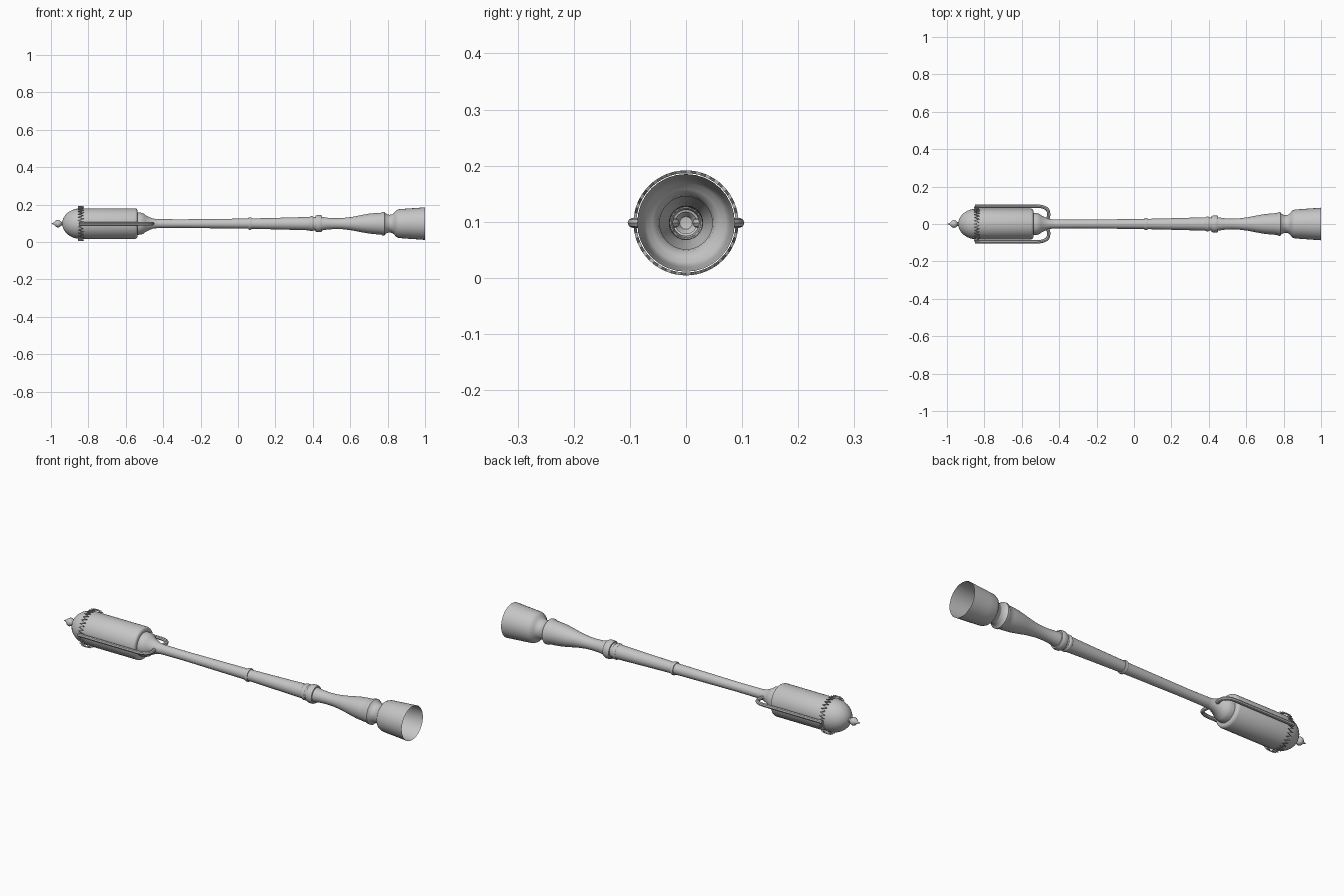
import bpy, bmesh, math
from mathutils import Vector

if "Cube" in bpy.data.objects:
    bpy.data.objects.remove(bpy.data.objects["Cube"])

AXIS_Z = 0.098
SIDES = 32

grey = bpy.data.materials.new("metal grey")
grey.diffuse_color = (0.56, 0.56, 0.56, 1)
grey.use_nodes = True
grey.node_tree.nodes["Principled BSDF"].inputs["Base Color"].default_value = grey.diffuse_color


def finish(obj, angle=40):
    obj.data.materials.append(grey)
    bpy.ops.object.select_all(action='DESELECT')
    obj.select_set(True)
    bpy.context.view_layer.objects.active = obj
    bpy.ops.object.shade_smooth_by_angle(angle=math.radians(angle))


def lathe(name, profile, sides=SIDES, angle=40):
    """Revolve (x, radius) points around the long axis."""
    bm = bmesh.new()
    rings = []
    for x, r in profile:
        if r == 0:
            rings.append([bm.verts.new((x, 0, AXIS_Z))] * sides)
        else:
            rings.append([bm.verts.new((x, r * math.cos(2 * math.pi * i / sides),
                                        AXIS_Z + r * math.sin(2 * math.pi * i / sides)))
                          for i in range(sides)])
    for a, b in zip(rings, rings[1:]):
        for i in range(sides):
            j = (i + 1) % sides
            bm.faces.new(list(dict.fromkeys((a[i], a[j], b[j], b[i]))))
    bmesh.ops.recalc_face_normals(bm, faces=bm.faces)
    mesh = bpy.data.meshes.new(name)
    bm.to_mesh(mesh)
    bm.free()
    obj = bpy.data.objects.new(name, mesh)
    bpy.context.collection.objects.link(obj)
    finish(obj, angle)
    return obj


def wire(name, points, radius, kind='POLY', cyclic=False, res=2):
    """Sweep a round tube along points and convert it to a mesh."""
    cu = bpy.data.curves.new(name, 'CURVE')
    cu.dimensions = '3D'
    cu.bevel_depth = radius
    cu.bevel_resolution = res
    cu.use_fill_caps = not cyclic
    sp = cu.splines.new(kind)
    sp.points.add(len(points) - 1)
    for p, co in zip(sp.points, points):
        p.co = (*co, 1)
    sp.use_cyclic_u = cyclic
    if kind == 'NURBS':
        sp.order_u = 3
        sp.use_endpoint_u = True
        sp.resolution_u = 6
    obj = bpy.data.objects.new(name, cu)
    bpy.context.collection.objects.link(obj)
    bpy.ops.object.select_all(action='DESELECT')
    obj.select_set(True)
    bpy.context.view_layer.objects.active = obj
    bpy.ops.object.convert(target='MESH')
    finish(bpy.context.object)


# pointed finial at the closed end
lathe("finial", [(-1.0, 0), (-0.985, 0.006), (-0.972, 0.018), (-0.962, 0.021),
                 (-0.952, 0.017), (-0.945, 0.01), (-0.935, 0.012), (-0.925, 0.02)], 16)

# domed cap
dome = [(-0.84 - 0.1 * math.cos(t * math.pi / 16), 0.082 * math.sin(t * math.pi / 16))
        for t in range(9)]
dome[0] = (-0.94, 0)
lathe("domed_cap", dome)

# wide barrel with its stepped shoulder
lathe("barrel", [(-0.84, 0.082), (-0.55, 0.082), (-0.542, 0.079), (-0.538, 0.072),
                 (-0.538, 0.06), (-0.52, 0.059), (-0.505, 0.054), (-0.495, 0.045),
                 (-0.475, 0.035), (-0.455, 0.027), (-0.43, 0.024)])

# slim tapering shaft and middle collar
lathe("shaft", [(-0.43, 0.024), (-0.3, 0.023), (0.05, 0.027),
                (0.25, 0.032), (0.385, 0.036)])
lathe("middle_collar", [(0.055, 0.026), (0.055, 0.031), (0.06, 0.033),
                        (0.067, 0.033), (0.072, 0.031), (0.072, 0.026)])

# double bead rings
for name, x0, x1, r in (("small_bead_ring", 0.383, 0.403, 0.04),
                        ("large_bead_ring", 0.415, 0.45, 0.046)):
    w = x1 - x0
    lathe(name, [(x0, 0.034), (x0, r - 0.004), (x0 + w * 0.25, r),
                 (x1 - w * 0.25, r), (x1, r - 0.004), (x1, 0.034)])

# turned baluster grip
lathe("baluster", [(0.385, 0.036), (0.45, 0.036), (0.48, 0.031), (0.52, 0.029),
                   (0.56, 0.03), (0.61, 0.036), (0.66, 0.046), (0.7, 0.053),
                   (0.74, 0.057), (0.765, 0.058), (0.772, 0.063), (0.782, 0.063),
                   (0.788, 0.056), (0.797, 0.05), (0.81, 0.047)])

# flared open socket
lathe("socket", [(0.81, 0.047), (0.825, 0.05), (0.837, 0.06), (0.845, 0.071),
                 (0.86, 0.077), (0.9, 0.08), (1.0, 0.087)])

# zigzag crown wire around the cap seam
peaks = 32
zigzag = []
for i in range(peaks * 2):
    a = math.pi * i / peaks
    zigzag.append((-0.84 + (0.013 if i % 2 else -0.013),
                   0.091 * math.cos(a), AXIS_Z + 0.091 * math.sin(a)))
wire("zigzag_crown", zigzag, 0.003, cyclic=True, res=1)

# hooked side arms, mirrored left and right
for side, label in ((-1, "front"), (1, "back")):
    path = [(-0.85, 0.095), (-0.7, 0.095), (-0.54, 0.095), (-0.495, 0.095),
            (-0.46, 0.08), (-0.455, 0.05), (-0.46, 0.025), (-0.475, 0.02)]
    wire(label + "_arm", [(x, side * y, AXIS_Z) for x, y in path], 0.009, 'NURBS')
